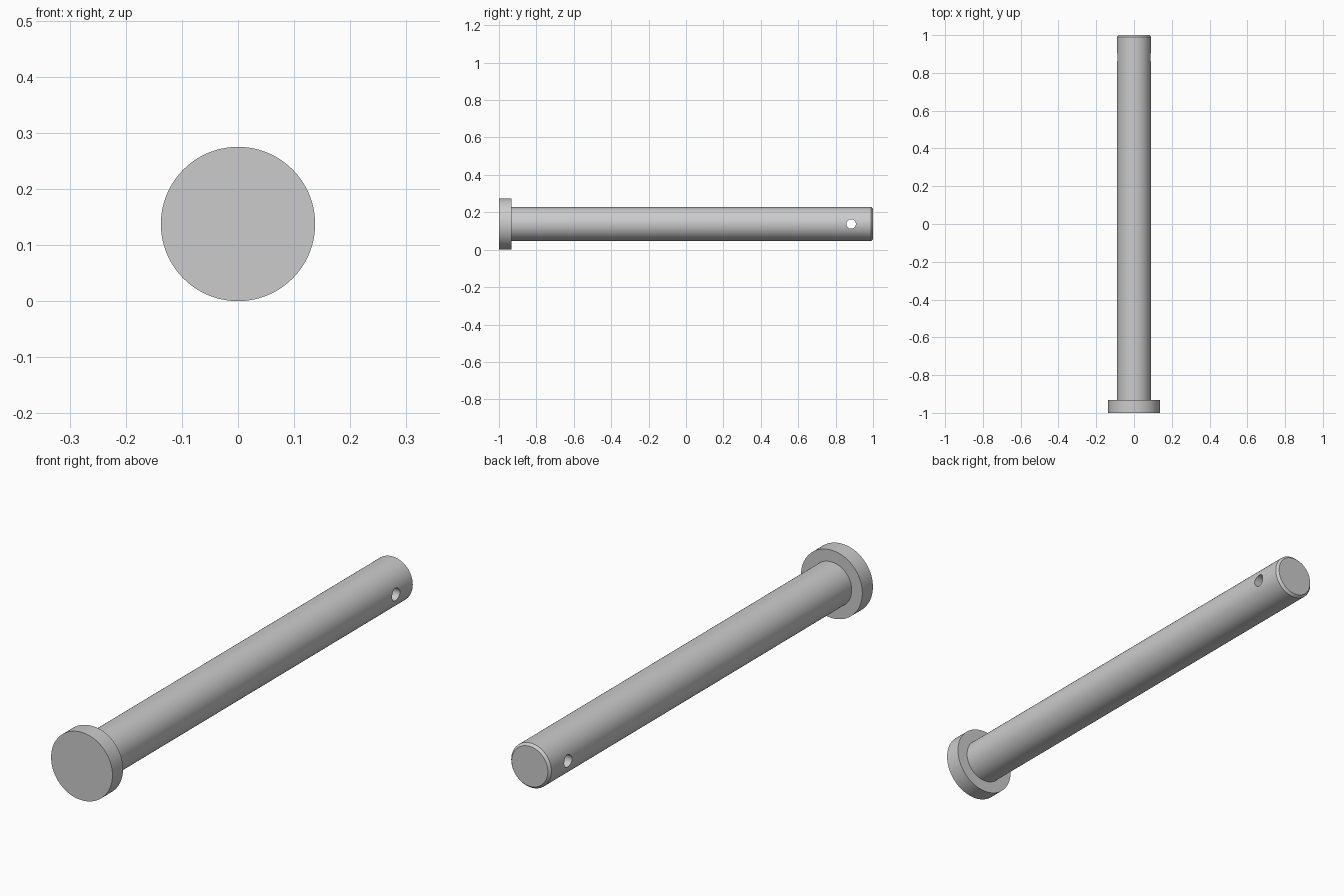
import bpy, bmesh, math
from mathutils import Vector

if "Cube" in bpy.data.objects:
    bpy.data.objects.remove(bpy.data.objects["Cube"])

SEGMENTS = 96
AXIS_Z = 0.1375   # height of the pin axis (= head radius)


def lathe_y(name, profile):
    """Revolve (radius, y) points around the pin axis; flat caps at both ends."""
    bm = bmesh.new()
    rings = []
    for r, y in profile:
        rings.append([bm.verts.new((r * math.cos(a), y, AXIS_Z + r * math.sin(a)))
                      for a in (2 * math.pi * i / SEGMENTS for i in range(SEGMENTS))])
    for a, b in zip(rings, rings[1:]):
        for i in range(SEGMENTS):
            j = (i + 1) % SEGMENTS
            bm.faces.new((a[i], a[j], b[j], b[i]))
    bm.faces.new(rings[0])
    bm.faces.new(rings[-1])
    bmesh.ops.recalc_face_normals(bm, faces=bm.faces)
    mesh = bpy.data.meshes.new(name)
    bm.to_mesh(mesh)
    bm.free()
    obj = bpy.data.objects.new(name, mesh)
    bpy.context.collection.objects.link(obj)
    return obj


# Pin: flat head, long shaft, chamfered tip
pin = lathe_y("clevis_pin", [
    (0.1375, -1.0), (0.1375, -0.932),
    (0.09, -0.932), (0.09, 0.99), (0.081, 1.0),
])

# Cross hole near the tip, running along x
bpy.ops.mesh.primitive_cylinder_add(vertices=48, radius=0.025, depth=0.4,
                                    location=Vector((0, 0.883, AXIS_Z)),
                                    rotation=(0, math.pi / 2, 0))
cutter = bpy.context.object
cutter.name = "hole_cutter"
cutter.hide_render = True

cut = pin.modifiers.new("cross_hole", 'BOOLEAN')
cut.operation = 'DIFFERENCE'
cut.solver = 'EXACT'
cut.object = cutter

# Apply the cut, drop the cutter and smooth the round surfaces
bpy.ops.object.select_all(action='DESELECT')
pin.select_set(True)
bpy.context.view_layer.objects.active = pin
bpy.ops.object.modifier_apply(modifier=cut.name)
bpy.data.objects.remove(cutter, do_unlink=True)
bpy.ops.object.shade_smooth_by_angle(angle=math.radians(30))
